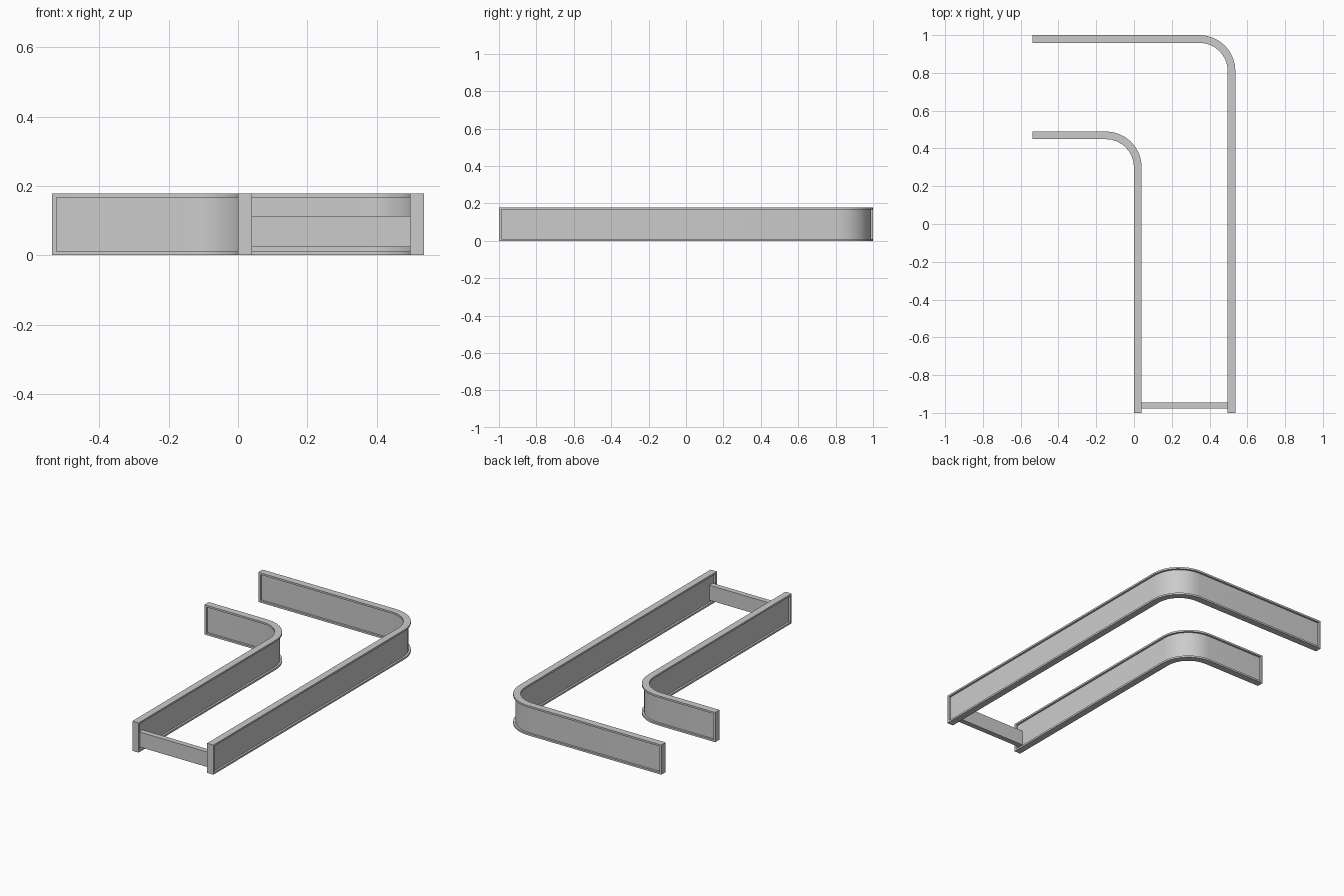
import bpy, bmesh, math
from mathutils import Vector

if "Cube" in bpy.data.objects:
    bpy.data.objects.remove(bpy.data.objects["Cube"])

H, T = 0.178, 0.041          # wall height and thickness
F, D, POST = 0.011, 0.012, 0.013   # flange height, recess depth, end post length


def finish(bm, name):
    bmesh.ops.remove_doubles(bm, verts=bm.verts, dist=1e-5)
    bmesh.ops.recalc_face_normals(bm, faces=bm.faces)
    me = bpy.data.meshes.new(name)
    bm.to_mesh(me)
    bm.free()
    ob = bpy.data.objects.new(name, me)
    bpy.context.collection.objects.link(ob)
    bpy.context.view_layer.objects.active = ob
    ob.select_set(True)
    bpy.ops.object.shade_smooth_by_angle(angle=math.radians(35))
    ob.select_set(False)


def profile(depth):
    h, w = T / 2, T / 2 - depth
    side = [(h, 0), (h, F), (w, F), (w, H - F), (h, H - F), (h, H)]
    return side + [(-x, z) for x, z in reversed(side)]


def curved_wall(name, x_out, y_out, radius=0.19, x_end=-0.537, segs=8):
    # centre line: straight run, quarter bend, straight run
    r, cx, cy = radius - T / 2, x_out - radius, y_out - radius
    xs, ym = x_out - T / 2, y_out - T / 2
    solid, recess = profile(0), profile(D)
    X, Y = Vector((1, 0)), Vector((0, 1))
    rows = [((xs, -1), X, solid), ((xs, -1 + POST), X, solid), ((xs, -1 + POST), X, recess)]
    for i in range(segs + 1):
        a = math.pi / 2 * i / segs
        n = Vector((math.cos(a), math.sin(a)))
        rows.append(((cx + r * n.x, cy + r * n.y), n, recess))
    rows += [((x_end + POST, ym), Y, recess), ((x_end + POST, ym), Y, solid), ((x_end, ym), Y, solid)]

    bm = bmesh.new()
    rings = [[bm.verts.new((p[0] + n.x * u, p[1] + n.y * u, z)) for u, z in prof]
             for p, n, prof in rows]
    for a, b in zip(rings, rings[1:]):
        for i in range(12):
            j = (i + 1) % 12
            # skip zero-area faces where the recess steps into the post
            q = [a[i], a[j], b[j], b[i]]
            if len({tuple(round(c, 5) for c in v.co) for v in q}) > 2:
                bm.faces.new(q)
    # end caps
    for ring in (rings[0], rings[-1]):
        bm.faces.new([ring[i] for i in (0, 1, 3, 5, 6, 8, 10, 11)])
    finish(bm, name)


curved_wall("inner_wall", T, 0.49)
curved_wall("outer_wall", 0.537, 1.0)

# cross bar joining the webs at the front
bm = bmesh.new()
bmesh.ops.create_cube(bm, size=1)
x0, x1 = T - D, 0.537 - T + D
bmesh.ops.scale(bm, vec=(x1 - x0, 0.032, 0.09), verts=bm.verts)
bmesh.ops.translate(bm, vec=((x0 + x1) / 2, -0.962, 0.068), verts=bm.verts)
finish(bm, "cross_bar")
